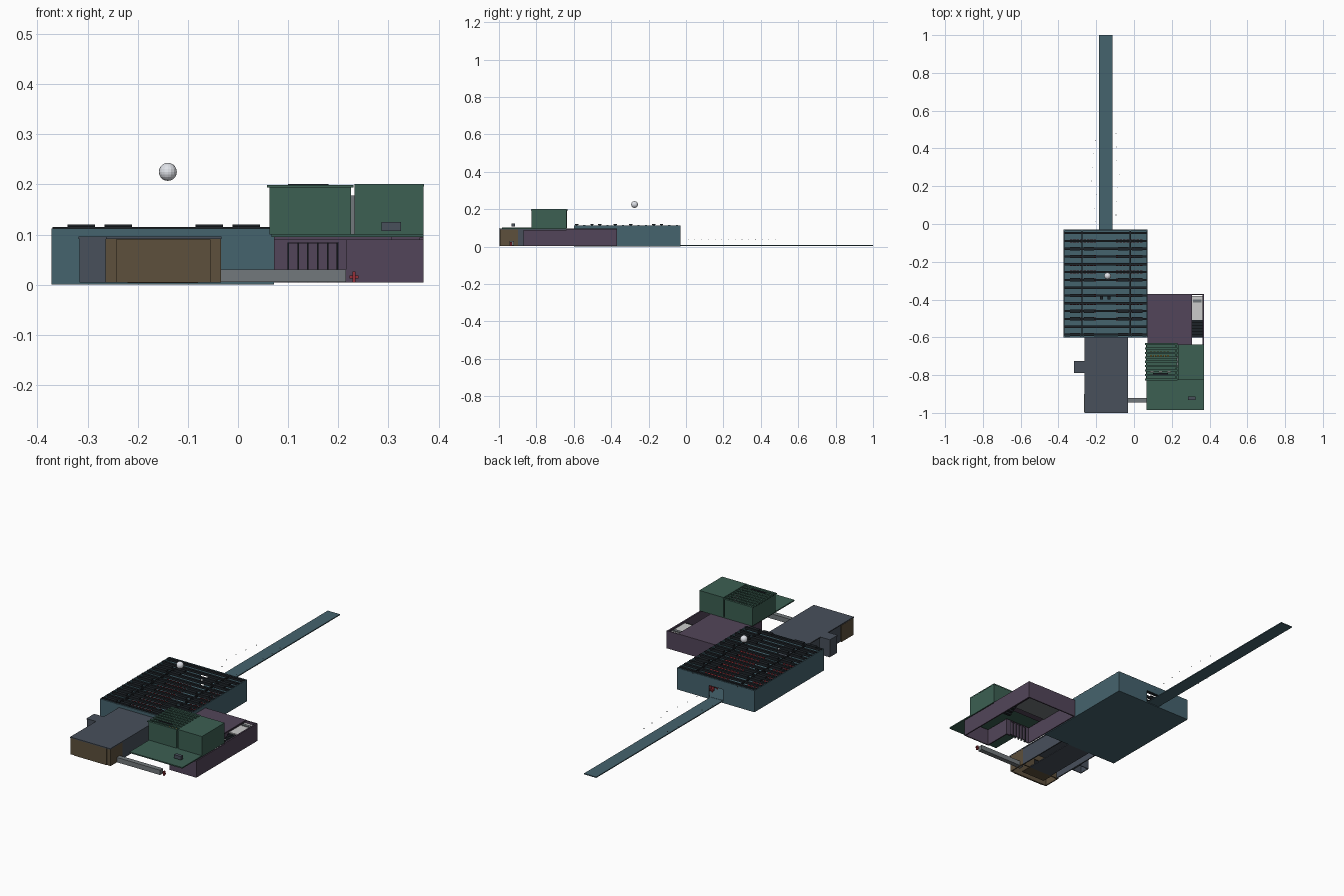
import bpy, bmesh, random
from mathutils import Matrix, Vector

random.seed(4)


def mat(name, r, g, b):
    m = bpy.data.materials.new(name)
    m.diffuse_color = (r, g, b, 1)
    return m


TEAL = mat("teal", 0.06, 0.125, 0.155)
DARK = mat("dark_metal", 0.012, 0.016, 0.02)
SLATE = mat("slate", 0.065, 0.08, 0.105)
BROWN = mat("brown", 0.11, 0.08, 0.045)
PURPLE = mat("purple", 0.085, 0.06, 0.1)
GREEN = mat("green", 0.045, 0.115, 0.085)
RED = mat("red", 0.3, 0.03, 0.04)
GOLD = mat("gold", 0.4, 0.28, 0.06)
GREY = mat("grey", 0.17, 0.19, 0.2)
PALE = mat("pale", 0.6, 0.6, 0.62)


def boxes(name, items, m):
    """One object from boxes given as (x0, x1, y0, y1, z0, z1)."""
    bm = bmesh.new()
    for x0, x1, y0, y1, z0, z1 in items:
        M = Matrix.Translation(((x0 + x1) / 2, (y0 + y1) / 2, (z0 + z1) / 2))
        M = M @ Matrix.Diagonal((x1 - x0, y1 - y0, z1 - z0, 1))
        bmesh.ops.create_cube(bm, size=1, matrix=M)
    me = bpy.data.meshes.new(name)
    bm.to_mesh(me)
    bm.free()
    ob = bpy.data.objects.new(name, me)
    bpy.context.collection.objects.link(ob)
    me.materials.append(m)
    return ob


def wall_x(x0, x1, y, z0, z1, t=0.006, door=None, top=0.06):
    """Wall running along x, from y to y + t, with an optional doorway."""
    if not door:
        return [(x0, x1, y, y + t, z0, z1)]
    a, b = door
    return [(x0, a, y, y + t, z0, z1), (b, x1, y, y + t, z0, z1),
            (a, b, y, y + t, top, z1)]


def sides(x0, x1, y0, y1, z0, z1, t=0.006):
    return [(x0, x0 + t, y0, y1, z0, z1), (x1 - t, x1, y0, y1, z0, z1)]


def seats(name, xs, ys, z, m, w=0.014, facing=1):
    """Rows of chairs: cushion, back and a pedestal."""
    out = []
    for x in xs:
        for y in ys:
            out.append((x - w / 2, x + w / 2, y - w / 2, y + w / 2, z + 0.007, z + 0.011))
            yb = y - facing * w / 2
            out.append((x - w / 2, x + w / 2, yb - 0.0015, yb + 0.0015, z + 0.007, z + 0.024))
            out.append((x - 0.003, x + 0.003, y - 0.003, y + 0.003, z, z + 0.007))
    return boxes(name, out, m)


# main hall shell
DOOR = (-0.19, -0.11)
boxes("hall_floor", [(-0.372, 0.072, -0.60, -0.03, 0.0, 0.007)], TEAL)
boxes("hall_walls", sides(-0.372, 0.072, -0.60, -0.03, 0.004, 0.112)
      + wall_x(-0.372, 0.072, -0.60, 0.004, 0.112, door=DOOR)
      + wall_x(-0.372, 0.072, -0.036, 0.004, 0.112, door=DOOR, top=0.07), TEAL)

# hall roof beams with light panels between them
ys = [-0.585 + i * 0.0413 for i in range(14)]
boxes("roof_beams", [(-0.37, 0.07, y - 0.006, y + 0.006, 0.104, 0.115) for y in ys]
      + [(x - 0.003, x + 0.003, -0.6, -0.03, 0.104, 0.112) for x in (-0.275, -0.02)], DARK)
boxes("roof_panels", [(x, x + 0.055, ys[i] - 0.009, ys[i] + 0.009, 0.115, 0.12)
                      for x in (-0.34, -0.266, -0.085, -0.011)
                      for i in (0, 2, 3, 5, 7, 10, 11)], DARK)

# hall seating, two blocks beside the aisle
left = [-0.333 + i * 0.018 for i in range(8)]
right = [-0.088 + i * 0.018 for i in range(8)]
rows = [-0.502 + i * 0.0413 for i in range(11)]
seats("hall_seats", left + right, rows, 0.007, RED)
boxes("aisle", [(-0.185, -0.115, -0.59, -0.036, 0.007, 0.009)], TEAL)
boxes("stage", [(-0.22, -0.08, -0.57, -0.535, 0.007, 0.014)], TEAL)
boxes("lectern", [(-0.18, -0.165, -0.40, -0.385, 0.008, 0.03),
                  (-0.14, -0.125, -0.40, -0.385, 0.008, 0.03)], DARK)

# long walkway and floating specks along it
boxes("walkway", [(-0.185, -0.115, -0.036, 1.0, 0.003, 0.008)], TEAL)
specks = []
for i in range(14):
    x = -0.15 + (1 if i % 2 else -1) * random.uniform(0.05, 0.08)
    y, z = 0.01 + i * 0.036, 0.035
    specks.append((x, x + 0.003, y, y + 0.003, z, z + 0.003))
boxes("walkway_lights", specks, GREY)

# floating globe
bpy.ops.mesh.primitive_uv_sphere_add(segments=16, ring_count=10, radius=0.018,
                                     location=(-0.14, -0.275, 0.225))
globe = bpy.context.object
globe.name = "globe"
globe.data.materials.append(mat("white", 0.75, 0.77, 0.82))

# entrance wing in slate, with a side bay
boxes("wing_walls", sides(-0.258, -0.035, -0.90, -0.60, 0.004, 0.091), SLATE)
boxes("wing_floor", [(-0.215, -0.08, -0.90, -0.60, 0.003, 0.008)], SLATE)
boxes("wing_roof", [(-0.263, -0.033, -1.0, -0.60, 0.091, 0.096)], SLATE)
boxes("side_bay", sides(-0.316, -0.258, -0.787, -0.727, 0.004, 0.091, 0.004)
      + wall_x(-0.316, -0.258, -0.787, 0.004, 0.091, 0.004)
      + wall_x(-0.316, -0.258, -0.731, 0.004, 0.091, 0.004)
      + [(-0.318, -0.258, -0.789, -0.725, 0.091, 0.096)], SLATE)

# brown lobby at the front
boxes("lobby_walls", sides(-0.264, -0.034, -0.995, -0.90, 0.004, 0.091)
      + wall_x(-0.264, -0.034, -0.995, 0.004, 0.091)
      + wall_x(-0.264, -0.034, -0.905, 0.004, 0.091, door=DOOR)
      + [(-0.243, -0.055, -0.998, -0.994, 0.004, 0.09)], BROWN)
boxes("lobby_floor", [(-0.22, -0.08, -0.96, -0.90, 0.003, 0.007)], BROWN)
boxes("lobby_desk", [(-0.20, -0.15, -0.95, -0.93, 0.007, 0.025)], GREY)

# low boundary wall with a red post at its end
boxes("low_wall", [(-0.053, 0.215, -0.945, -0.92, 0.005, 0.03)], GREY)
boxes("red_post", [(0.228, 0.234, -0.94, -0.93, 0.004, 0.026),
                   (0.222, 0.24, -0.937, -0.933, 0.012, 0.018)], RED)

# purple side building, open underneath
boxes("annex_walls", [(0.364, 0.370, -0.87, -0.37, 0.004, 0.09),
                      (0.072, 0.078, -0.72, -0.37, 0.004, 0.09),
                      (0.215, 0.221, -0.87, -0.72, 0.004, 0.09),
                      (0.215, 0.370, -0.87, -0.864, 0.004, 0.09),
                      (0.072, 0.370, -0.376, -0.37, 0.004, 0.095),
                      (0.072, 0.10, -0.726, -0.72, 0.004, 0.09),
                      (0.20, 0.221, -0.726, -0.72, 0.004, 0.09),
                      (0.10, 0.20, -0.726, -0.72, 0.084, 0.09),
                      (0.297, 0.302, -0.64, -0.37, 0.06, 0.09)], PURPLE)
boxes("annex_roof", [(0.072, 0.302, -0.64, -0.37, 0.090, 0.096)], PURPLE)
boxes("annex_ceiling", [(0.08, 0.295, -0.60, -0.38, 0.084, 0.089)], GREY)

# folding door leaves between slim posts
boxes("door_leaves", [(0.102 + i * 0.0195, 0.119 + i * 0.0195, -0.722, -0.719, 0.01, 0.082)
                      for i in range(5)], PURPLE)
boxes("door_posts", [(0.099 + i * 0.0195, 0.102 + i * 0.0195, -0.73, -0.718, 0.004, 0.084)
                     for i in range(6)], DARK)

# stairwell on the right edge
boxes("stair_landing", [(0.305, 0.362, -0.508, -0.38, 0.08, 0.085)], PALE)
boxes("landing_rail", [(0.312, 0.357, -0.415, -0.40, 0.085, 0.09)], GREY)
boxes("stair_steps", [(0.305, 0.362, -0.60 + i * 0.0155, -0.5845 + i * 0.0155,
                       0.02 + i * 0.01, 0.03 + i * 0.01) for i in range(6)], DARK)
boxes("stair_frame", [(0.302, 0.306, -0.64, -0.37, 0.09, 0.096),
                      (0.362, 0.370, -0.64, -0.37, 0.088, 0.094)], PURPLE)

# green terrace slab carrying the upper rooms
boxes("terrace", [(0.067, 0.370, -0.985, -0.64, 0.095, 0.101)], GREEN)
boxes("terrace_vent", [(0.286, 0.325, -0.932, -0.914, 0.107, 0.125)], SLATE)

# slatted upper room
boxes("upper_room_walls", sides(0.063, 0.225, -0.825, -0.635, 0.1, 0.195, 0.005)[:1]
      + wall_x(0.063, 0.225, -0.825, 0.1, 0.195, 0.005)
      + wall_x(0.063, 0.225, -0.640, 0.1, 0.195, 0.005)
      + [(0.220, 0.225, -0.825, -0.76, 0.1, 0.195),
         (0.220, 0.225, -0.70, -0.635, 0.1, 0.195)], GREEN)
boxes("upper_slats", [(0.058, 0.230, -0.828 + i * 0.0233, -0.817 + i * 0.0233, 0.194, 0.199)
                      for i in range(9)], GREEN)
boxes("upper_lamp_bar", [(0.10, 0.18, -0.80, -0.79, 0.199, 0.201)], DARK)
boxes("linking_door", [(0.224, 0.233, -0.76, -0.70, 0.1, 0.178)], GREY)
seats("upper_seats", [0.09 + i * 0.018 for i in range(6)], [-0.70, -0.68], 0.101, GOLD, 0.011)
boxes("upper_tables", [(0.085 + i * 0.045, 0.105 + i * 0.045, -0.785, -0.77, 0.101, 0.115)
                       for i in range(3)], PALE)

# closed upper room
boxes("closed_room", sides(0.232, 0.370, -0.825, -0.64, 0.1, 0.196, 0.005)
      + wall_x(0.232, 0.370, -0.825, 0.1, 0.196, 0.005)
      + wall_x(0.232, 0.370, -0.645, 0.1, 0.196, 0.005)
      + [(0.232, 0.371, -0.826, -0.639, 0.196, 0.201)], GREEN)
